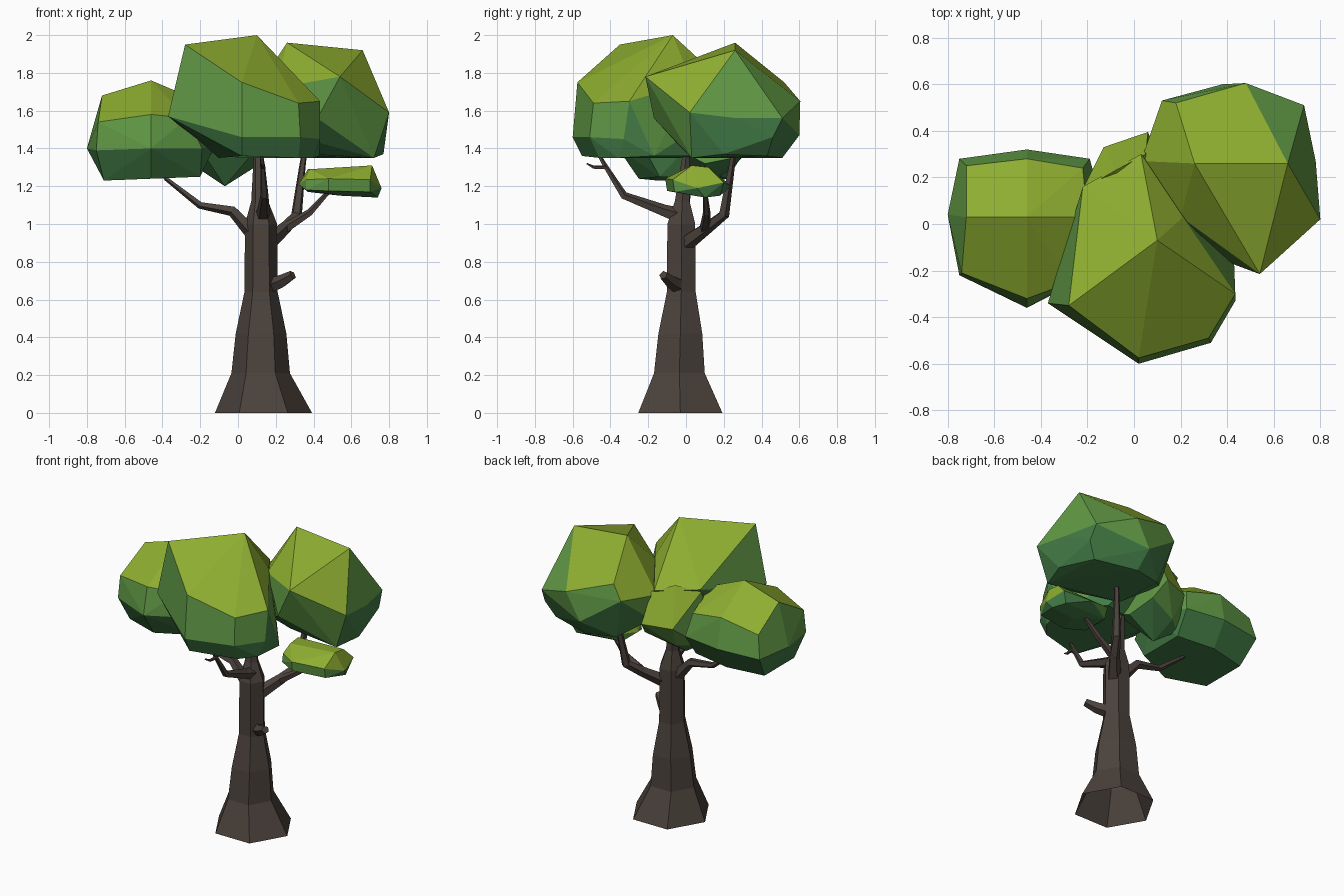
import bpy, bmesh, math
from mathutils import Vector


def material(name, rgb):
    m = bpy.data.materials.new(name)
    m.diffuse_color = (*rgb, 1)
    return m


BARK = material("bark", (0.07, 0.054, 0.045))
LEAVES = [material("leaf_low", (0.055, 0.2, 0.06)),
          material("leaf_mid", (0.12, 0.32, 0.06)),
          material("leaf_top", (0.27, 0.42, 0.03))]


def finish(name, bm, mats):
    bmesh.ops.recalc_face_normals(bm, faces=bm.faces)
    me = bpy.data.meshes.new(name)
    bm.to_mesh(me)
    bm.free()
    for m in mats:
        me.materials.append(m)
    ob = bpy.data.objects.new(name, me)
    bpy.context.collection.objects.link(ob)
    return ob


def limb(name, path, sides=5, ref=None, level=False):
    """Tapered faceted tube through (x, y, z, radius) points, open at its root."""
    bm = bmesh.new()
    pts = [Vector(p[:3]) for p in path]
    if ref is None:
        d = pts[-1] - pts[0]
        axis = min(range(3), key=lambda i: abs(d[i]))
        ref = [int(i == axis) for i in range(3)]
    ref = Vector(ref)
    rings = []
    for i, p in enumerate(pts):
        t = pts[min(i + 1, len(pts) - 1)] - pts[max(i - 1, 0)]
        t = Vector((0, 0, 1)) if level else t.normalized()
        u = t.cross(ref).normalized()
        v = t.cross(u)
        angles = [math.tau * k / sides for k in range(sides)]
        rings.append([bm.verts.new(p + path[i][3] * (u * math.cos(a) + v * math.sin(a)))
                      for a in angles])
    for a, b in zip(rings, rings[1:]):
        for k in range(sides):
            n = (k + 1) % sides
            bm.faces.new((a[k], a[n], b[n], b[k]))
    bm.faces.new(rings[-1])
    return finish(name, bm, [BARK])


def foliage(name, pts):
    """Faceted leaf clump: hull of its corners, coloured by height."""
    bm = bmesh.new()
    for p in pts:
        bm.verts.new(p)
    res = bmesh.ops.convex_hull(bm, input=bm.verts)
    inside = [g for g in res["geom_interior"] if isinstance(g, bmesh.types.BMVert)]
    bmesh.ops.delete(bm, geom=inside, context='VERTS')
    bmesh.ops.dissolve_limit(bm, angle_limit=math.radians(6), verts=bm.verts, edges=bm.edges)
    lo = min(p[2] for p in pts)
    hi = max(p[2] for p in pts)
    for f in bm.faces:
        h = (f.calc_center_median().z - lo) / (hi - lo)
        f.material_index = 0 if h < 0.3 else 1 if h < 0.6 else 2
    return finish(name, bm, LEAVES)


# Trunk with flared hexagonal foot, narrowing to a leader inside the crown
limb("trunk", [(0.135, -0.03, 0, 0.257), (0.12, -0.035, 0.21, 0.155),
               (0.122, -0.03, 0.42, 0.134), (0.122, -0.025, 0.64, 0.088),
               (0.122, -0.025, 1.0, 0.085), (0.115, -0.02, 1.12, 0.045),
               (0.105, 0, 1.36, 0.022), (0.09, 0, 1.65, 0.01)],
     sides=6, ref=(0, 1, 0), level=True)

# Branches
limb("left_branch", [(0.1, -0.02, 0.93, 0.045), (-0.03, -0.01, 1.07, 0.03),
                     (-0.2, 0, 1.1, 0.02), (-0.38, 0.02, 1.24, 0.012), (-0.45, 0.02, 1.34, 0.006)])
limb("front_branch", [(0.13, -0.03, 1.04, 0.045), (0.135, -0.12, 1.07, 0.034),
                      (0.14, -0.33, 1.15, 0.022), (0.13, -0.43, 1.31, 0.013), (0.12, -0.48, 1.4, 0.007)])
limb("front_twig", [(0.135, -0.42, 1.30, 0.012), (0.13, -0.49, 1.30, 0.009), (0.12, -0.525, 1.32, 0.004)])
limb("back_branch", [(0.16, 0.0, 0.9, 0.045), (0.25, 0.11, 0.98, 0.034),
                     (0.31, 0.2, 1.05, 0.03), (0.34, 0.24, 1.3, 0.018), (0.37, 0.27, 1.5, 0.01)])
limb("right_branch", [(0.24, 0.1, 0.97, 0.03), (0.38, 0.11, 1.06, 0.02),
                      (0.49, 0.1, 1.18, 0.011)])
limb("broken_stub", [(0.16, -0.03, 0.67, 0.045), (0.23, -0.08, 0.695, 0.036),
                     (0.29, -0.12, 0.73, 0.025)], sides=5)

# Leaf clumps
foliage("left_foliage", [
    (-0.46, 0.03, 1.76), (-0.72, 0.03, 1.68), (-0.46, -0.32, 1.58), (-0.46, 0.28, 1.6), (-0.2, 0.03, 1.65),
    (-0.74, -0.21, 1.54), (-0.72, 0.25, 1.54), (-0.27, -0.25, 1.56), (-0.22, 0.24, 1.55),
    (-0.80, 0.04, 1.40), (-0.75, -0.22, 1.39), (-0.46, -0.36, 1.40), (-0.19, -0.22, 1.40),
    (-0.12, 0.02, 1.42), (-0.75, 0.28, 1.39), (-0.46, 0.32, 1.40), (-0.19, 0.28, 1.40),
    (-0.71, -0.15, 1.23), (-0.46, -0.25, 1.24), (-0.2, -0.14, 1.25),
    (-0.71, 0.17, 1.23), (-0.46, 0.22, 1.24), (-0.2, 0.18, 1.25)])
foliage("front_foliage", [
    (0.10, -0.07, 2.0), (-0.28, -0.35, 1.95), (0.02, -0.575, 1.75), (-0.37, -0.34, 1.57),
    (0.02, -0.60, 1.46), (0.32, -0.49, 1.64), (0.435, -0.3, 1.65), (0.33, -0.51, 1.46),
    (0.435, -0.33, 1.45), (0.43, -0.17, 1.36), (0.40, -0.36, 1.35), (0.02, -0.55, 1.36),
    (0.32, -0.46, 1.35), (-0.18, -0.3, 1.43), (-0.1, 0.0, 1.35), (0.25, 0.05, 1.36),
    (-0.22, 0.16, 1.68), (-0.08, 0.24, 1.67), (0.03, 0.3, 1.66), (-0.28, -0.05, 1.6), (0.21, 0.03, 1.75)])
foliage("inner_foliage", [
    (-0.22, 0.15, 1.66), (-0.08, 0.23, 1.7), (0.05, 0.3, 1.65), (-0.13, 0.33, 1.45), (0.06, 0.395, 1.46),
    (-0.22, 0.15, 1.3), (-0.07, 0.1, 1.2), (-0.2, -0.02, 1.4), (0.12, 0.1, 1.32), (0.1, 0.3, 1.36),
    (-0.1, 0.25, 1.3), (0.1, -0.05, 1.4)])
foliage("back_foliage", [
    (0.26, 0.26, 1.96), (0.66, 0.26, 1.92), (0.54, -0.215, 1.78), (0.80, 0.02, 1.59), (0.2, 0.03, 1.72),
    (0.03, 0.27, 1.62), (0.12, 0.53, 1.65), (0.18, 0.52, 1.75), (0.48, 0.605, 1.65), (0.73, 0.51, 1.56),
    (0.78, 0.27, 1.56), (0.38, 0.60, 1.47), (0.74, 0.46, 1.46), (0.68, 0.43, 1.36), (0.77, 0.2, 1.37),
    (0.72, 0.03, 1.35), (0.42, -0.17, 1.56), (0.43, -0.05, 1.43), (0.2, 0.1, 1.38), (0.2, 0.46, 1.36),
    (0.4, 0.51, 1.35), (0.05, 0.3, 1.46)])
foliage("small_foliage", [
    (0.38, 0.02, 1.29), (0.37, 0.12, 1.29), (0.5, 0.02, 1.30), (0.71, 0.03, 1.31), (0.71, 0.12, 1.30),
    (0.36, -0.03, 1.235), (0.48, -0.11, 1.24), (0.7, -0.07, 1.235), (0.32, 0.06, 1.21), (0.38, 0.2, 1.23),
    (0.54, 0.24, 1.2), (0.73, 0.2, 1.22), (0.76, 0.06, 1.19), (0.36, -0.04, 1.18), (0.48, -0.1, 1.175),
    (0.7, -0.06, 1.17), (0.74, 0.1, 1.14), (0.37, 0.16, 1.17), (0.54, 0.06, 1.15), (0.7, 0.18, 1.15)])
